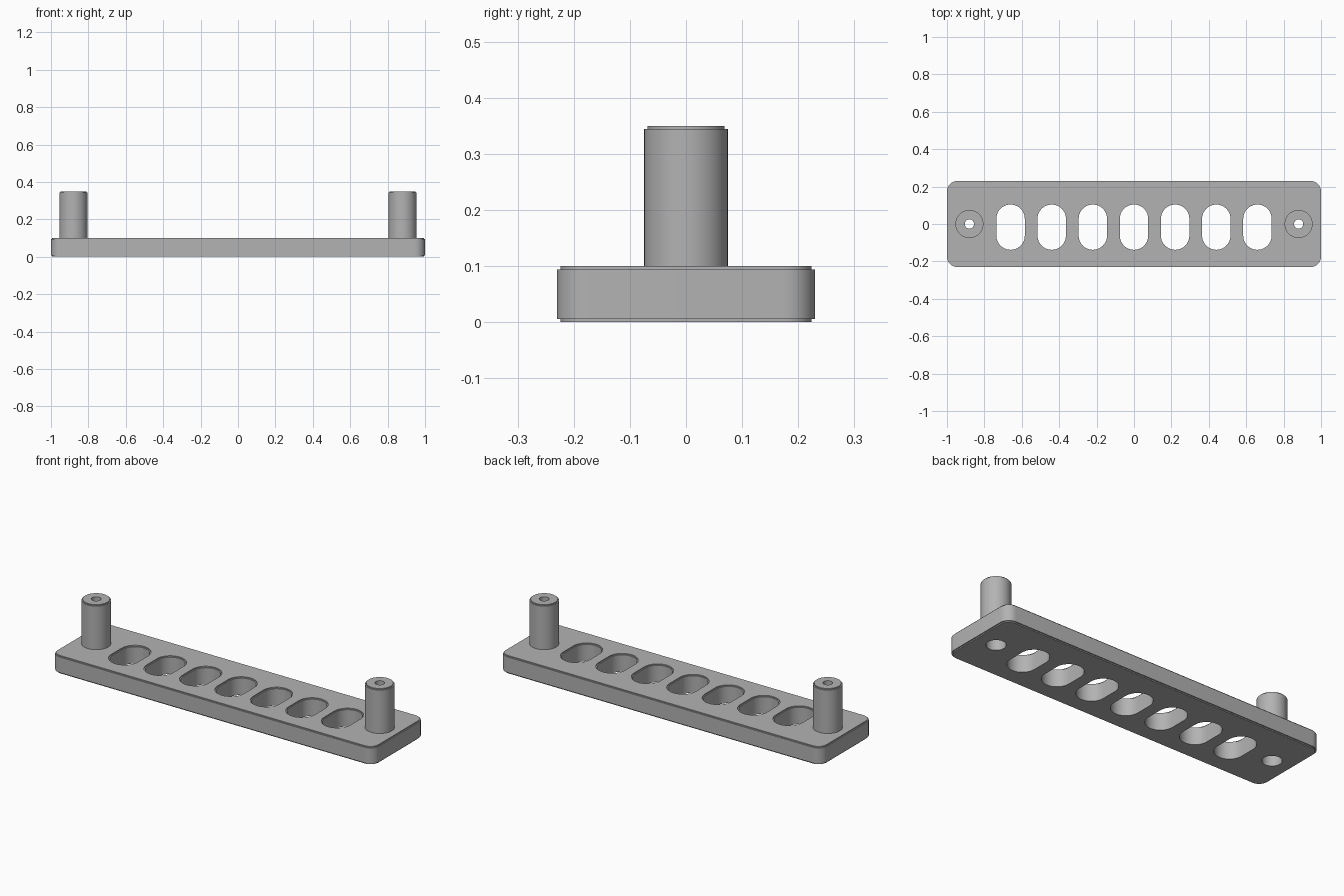
import bpy
import bmesh
from math import cos, sin, pi, radians

cube = bpy.data.objects.get("Cube")
if cube:
    bpy.data.objects.remove(cube, do_unlink=True)

grey = bpy.data.materials.new("mid grey")
grey.use_nodes = True
grey.diffuse_color = (0.45, 0.45, 0.45, 1)
grey.node_tree.nodes["Principled BSDF"].inputs["Base Color"].default_value = grey.diffuse_color

LIP = 0.006        # size of the small step along the rims
PLATE_TOP = 0.1
POST_TOP = 0.35
SLOT_Y = -0.017
CORNER_STEPS = 10


def outline(hx, hy, r, z, cx=0, cy=0):
    """Rounded rectangle; becomes a slot or circle when the radius fills it."""
    pts = []
    for quarter, (sx, sy) in enumerate([(1, 1), (-1, 1), (-1, -1), (1, -1)]):
        for i in range(CORNER_STEPS + 1):
            a = (quarter + i / CORNER_STEPS) * pi / 2
            pts.append((cx + sx * (hx - r) + r * cos(a),
                        cy + sy * (hy - r) + r * sin(a), z))
    return pts


def circle(r, z, cx):
    return outline(r, r, r, z, cx)


def loft(bm, rings, ring_shaped=False):
    """Skin a stack of outlines, capped at the ends or closed into a tube."""
    loops = [[bm.verts.new(p) for p in ring] for ring in rings]
    n = len(loops[0])
    pairs = list(zip(loops, loops[1:]))
    if ring_shaped:
        pairs.append((loops[-1], loops[0]))
    else:
        bm.faces.new(loops[0][::-1])
        bm.faces.new(loops[-1])
    for low, high in pairs:
        for i in range(n):
            j = (i + 1) % n
            bm.faces.new((low[i], low[j], high[j], high[i]))


def finish(bm, name):
    bmesh.ops.remove_doubles(bm, verts=bm.verts, dist=1e-5)
    bmesh.ops.recalc_face_normals(bm, faces=bm.faces)
    mesh = bpy.data.meshes.new(name)
    bm.to_mesh(mesh)
    bm.free()
    mesh.materials.append(grey)
    obj = bpy.data.objects.new(name, mesh)
    bpy.context.collection.objects.link(obj)
    return obj


def smooth(obj):
    bpy.ops.object.select_all(action='DESELECT')
    obj.select_set(True)
    bpy.context.view_layer.objects.active = obj
    bpy.ops.object.shade_smooth_by_angle(angle=radians(30))


# Plate with a small stepped rim on the top and bottom
bm = bmesh.new()
steps = [(LIP, 0), (LIP, LIP), (0, LIP),
         (0, PLATE_TOP - LIP), (LIP, PLATE_TOP - LIP), (LIP, PLATE_TOP)]
loft(bm, [outline(1 - s, 0.23 - s, 0.055 - s, z) for s, z in steps])
plate = finish(bm, "plate")

# Cutter for the slots and for the screw holes with wide recesses below
bm = bmesh.new()
for k in range(-3, 4):
    profile = [(0, -0.05), (0, PLATE_TOP - LIP),
               (LIP, PLATE_TOP - LIP), (LIP, PLATE_TOP + 0.05)]
    loft(bm, [outline(0.076 + s, 0.121 + s, 0.076 + s, z, k * 0.22, SLOT_Y)
              for s, z in profile])
for side in (-1, 1):
    profile = [(0.05, -0.05), (0.05, 0.07), (0.025, 0.07), (0.025, 0.15)]
    loft(bm, [circle(r, z, side * 0.88) for r, z in profile])
cutter = finish(bm, "hole_cutter")
cutter.hide_render = True

cut = plate.modifiers.new("holes", 'BOOLEAN')
cut.operation = 'DIFFERENCE'
cut.solver = 'EXACT'
cut.object = cutter
bpy.context.view_layer.objects.active = plate
bpy.ops.object.modifier_apply(modifier=cut.name)
bpy.data.objects.remove(cutter, do_unlink=True)
smooth(plate)

# Hollow posts at both ends
for side, name in ((-1, "right_post"), (1, "left_post")):
    bm = bmesh.new()
    profile = [(0.025, PLATE_TOP), (0.075, PLATE_TOP), (0.075, POST_TOP - LIP),
               (0.069, POST_TOP - LIP), (0.069, POST_TOP), (0.025, POST_TOP)]
    loft(bm, [circle(r, z, side * 0.88) for r, z in profile], ring_shaped=True)
    smooth(finish(bm, name))
